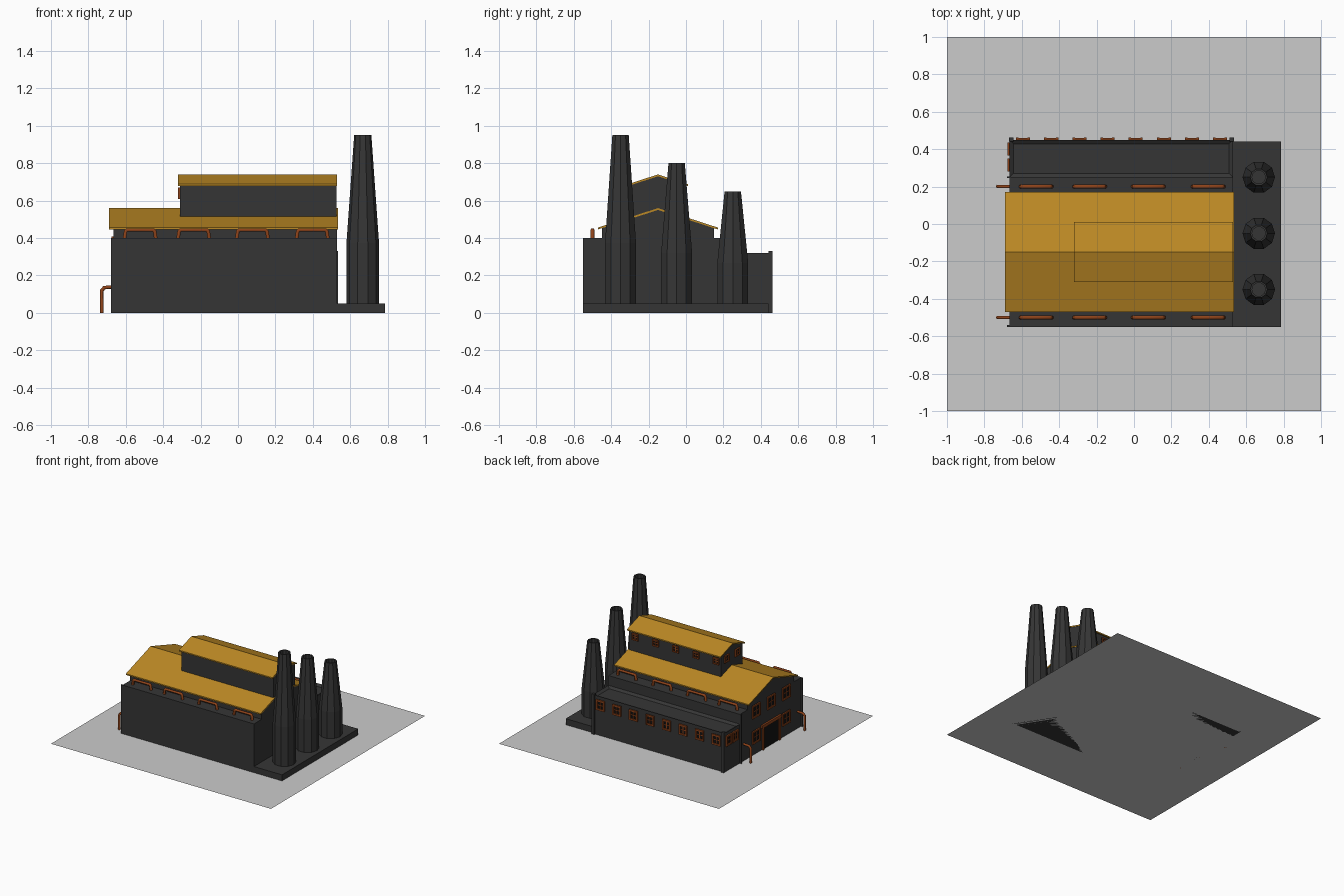
import bpy, bmesh, math
from mathutils import Vector

cube = bpy.data.objects.get("Cube")
if cube:
    bpy.data.objects.remove(cube, do_unlink=True)


def material(name, rgb):
    m = bpy.data.materials.new(name)
    m.use_nodes = True
    m.diffuse_color = (*rgb, 1)
    m.node_tree.nodes["Principled BSDF"].inputs["Base Color"].default_value = (*rgb, 1)
    return m


WALL = material("charcoal", (0.036, 0.036, 0.036))
ROOF = material("ochre", (0.50, 0.25, 0.018))
RUST = material("rust", (0.27, 0.055, 0.01))
GLASS = material("black", (0.006, 0.006, 0.006))
GROUND = material("light grey", (0.6, 0.6, 0.6))


def finish(name, bm, mat):
    bmesh.ops.recalc_face_normals(bm, faces=bm.faces)
    mesh = bpy.data.meshes.new(name)
    bm.to_mesh(mesh)
    bm.free()
    mesh.materials.append(mat)
    obj = bpy.data.objects.new(name, mesh)
    bpy.context.collection.objects.link(obj)
    return obj


def add_box(bm, lo, hi):
    verts = bmesh.ops.create_cube(bm, size=1)["verts"]
    lo, hi = Vector(lo), Vector(hi)
    for v in verts:
        v.co = (lo + hi) / 2 + v.co * (hi - lo)


def box(name, lo, hi, mat):
    bm = bmesh.new()
    add_box(bm, lo, hi)
    return finish(name, bm, mat)


def extrude_x(name, profile, x0, x1, mat):
    """Extrude a closed y-z profile along x."""
    bm = bmesh.new()
    face = bm.faces.new([bm.verts.new((x0, y, z)) for y, z in profile])
    new = bmesh.ops.extrude_face_region(bm, geom=[face])["geom"]
    bmesh.ops.translate(bm, vec=(x1 - x0, 0, 0),
                        verts=[g for g in new if isinstance(g, bmesh.types.BMVert)])
    return finish(name, bm, mat)


MID = -0.15  # y of the ridge


def gable_body(name, half, base, eave, ridge, x0, x1):
    extrude_x(name, [(MID - half, base), (MID + half, base), (MID + half, eave),
                     (MID, ridge), (MID - half, eave)], x0, x1, WALL)


def gable_roof(name, half, eave, ridge, x0, x1, t=0.01):
    extrude_x(name, [(MID - half, eave), (MID, ridge), (MID + half, eave),
                     (MID + half, eave + t), (MID, ridge + t), (MID - half, eave + t)],
              x0, x1, ROOF)


# Ground sheet
bm = bmesh.new()
bmesh.ops.create_grid(bm, x_segments=1, y_segments=1, size=1)
finish("ground", bm, GROUND)

# Main hall with ledge, upper storey and roof monitor
END = -0.665
box("hall_lower", (END, -0.55, 0), (0.53, 0.25, 0.40), WALL)
gable_body("hall_upper", 0.30, 0.40, 0.453, 0.55, END, 0.53)
gable_roof("hall_roof", 0.32, 0.446, 0.55, -0.69, 0.535)
gable_body("monitor_wall", 0.14, 0.45, 0.685, 0.73, -0.31, 0.527)
gable_roof("monitor_roof", 0.16, 0.678, 0.73, -0.32, 0.53)

# Side annex with a recessed flat roof
annex = box("annex", (END, 0.25, 0), (0.53, 0.45, 0.32), WALL)
bm = bmesh.new()
bm.from_mesh(annex.data)
top = max(bm.faces, key=lambda f: f.calc_center_median().z)
bmesh.ops.inset_region(bm, faces=[top], thickness=0.03)
bmesh.ops.translate(bm, verts=top.verts, vec=(0, 0, -0.015))
bm.to_mesh(annex.data)
bm.free()

# Corner posts
bm = bmesh.new()
for x in (-0.655, 0.523):
    add_box(bm, (x - 0.012, 0.44, 0), (x + 0.012, 0.462, 0.33))
for y in (-0.545, 0.25):
    add_box(bm, (-0.68, y - 0.005, 0), (-0.66, y + 0.005, 0.40))
finish("corner_posts", bm, WALL)

# Chimney slab and three hollow-topped chimneys
box("chimney_slab", (0.53, -0.55, 0), (0.785, 0.44, 0.05), WALL)


def chimney(name, y, height):
    bm = bmesh.new()
    sides = 10
    shoulder = 0.05 + (height - 0.05) * 0.36
    rings = []
    for r, z in ((0.087, 0.05), (0.087, shoulder), (0.046, height),
                 (0.036, height), (0.036, height - 0.05)):
        rings.append([bm.verts.new((0.667 + r * math.cos(2 * math.pi * i / sides),
                                    y + r * math.sin(2 * math.pi * i / sides), z))
                      for i in range(sides)])
    for a, b in zip(rings, rings[1:]):
        for i in range(sides):
            j = (i + 1) % sides
            bm.faces.new((a[i], a[j], b[j], b[i]))
    bm.faces.new(rings[0])
    bm.faces.new(rings[-1])
    finish(name, bm, WALL)


for label, y, height in (("tall", -0.35, 0.95), ("middle", -0.05, 0.80), ("short", 0.25, 0.65)):
    chimney("chimney_" + label, y, height)

# Windows: frame bars with a cross, over a dark pane
frames, panes = bmesh.new(), bmesh.new()


def plate(bm, side, at, u0, u1, z0, z1, depth):
    """Plate on a wall at the given offset: side 'end' faces -x, 'back' faces +y."""
    if side == "end":
        add_box(bm, (at - depth, u0, z0), (at + 0.002, u1, z1))
    else:
        add_box(bm, (u0, at - 0.002, z0), (u1, at + depth, z1))


def window(side, at, u, z, w, h, bar=0.013):
    plate(panes, side, at, u - w / 2, u + w / 2, z - h / 2, z + h / 2, 0.003)
    for s in (-1, 1):
        c, d = u + s * (w - bar) / 2, z + s * (h - bar) / 2
        plate(frames, side, at, c - bar / 2, c + bar / 2, z - h / 2, z + h / 2, 0.012)
        plate(frames, side, at, u - w / 2, u + w / 2, d - bar / 2, d + bar / 2, 0.011)
    plate(frames, side, at, u - 0.003, u + 0.003, z - h / 2, z + h / 2, 0.006)
    plate(frames, side, at, u - w / 2, u + w / 2, z - 0.003, z + 0.003, 0.005)


for i in range(8):
    window("back", 0.45, -0.593 + 0.1505 * i, 0.25, 0.075, 0.085)
for i in range(5):
    window("back", MID + 0.14, -0.27 + 0.184 * i, 0.635, 0.055, 0.055, 0.009)
for y in (0.315, 0.40):
    window("end", END, y, 0.25, 0.07, 0.085)
for y in (MID - 0.07, MID + 0.07):
    window("end", -0.31, y, 0.64, 0.06, 0.06, 0.009)
for y in (-0.345, MID, 0.045):
    window("end", END, y, 0.355, 0.10, 0.105)
for y in (-0.345, 0.045):
    window("end", END, y, 0.145, 0.10, 0.105)

# Loading door with posts and lintel
plate(panes, "end", END, MID - 0.10, MID + 0.10, 0, 0.18, 0.003)
for s in (-1, 1):
    plate(frames, "end", END, MID + s * 0.107 - 0.009, MID + s * 0.107 + 0.009, 0, 0.19, 0.013)
plate(frames, "end", END, MID - 0.125, MID + 0.125, 0.18, 0.205, 0.015)
finish("window_frames", frames, RUST)
finish("window_panes", panes, GLASS)


# Rusty pipes
def pipe(name, points, radius):
    curve = bpy.data.curves.new(name, "CURVE")
    curve.dimensions = "3D"
    curve.bevel_depth = radius
    curve.bevel_resolution = 1
    curve.use_fill_caps = True
    spline = curve.splines.new("POLY")
    spline.points.add(len(points) - 1)
    for p, co in zip(spline.points, points):
        p.co = (*co, 1)
    curve.materials.append(RUST)
    bpy.context.collection.objects.link(bpy.data.objects.new(name, curve))


for side, y in (("front", -0.50), ("back", 0.20)):
    for n, x in enumerate((-0.523, -0.237, 0.077, 0.397)):
        pipe(f"{side}_ledge_pipe_{n + 1}",
             [(x - 0.083, y, 0.40), (x - 0.078, y, 0.435), (x - 0.07, y, 0.443),
              (x + 0.07, y, 0.443), (x + 0.078, y, 0.435), (x + 0.083, y, 0.40)], 0.011)
    pipe(f"{side}_drain_pipe",
         [(-0.728, y, 0), (-0.728, y, 0.12), (-0.715, y, 0.135), (-0.66, y, 0.138)], 0.010)
